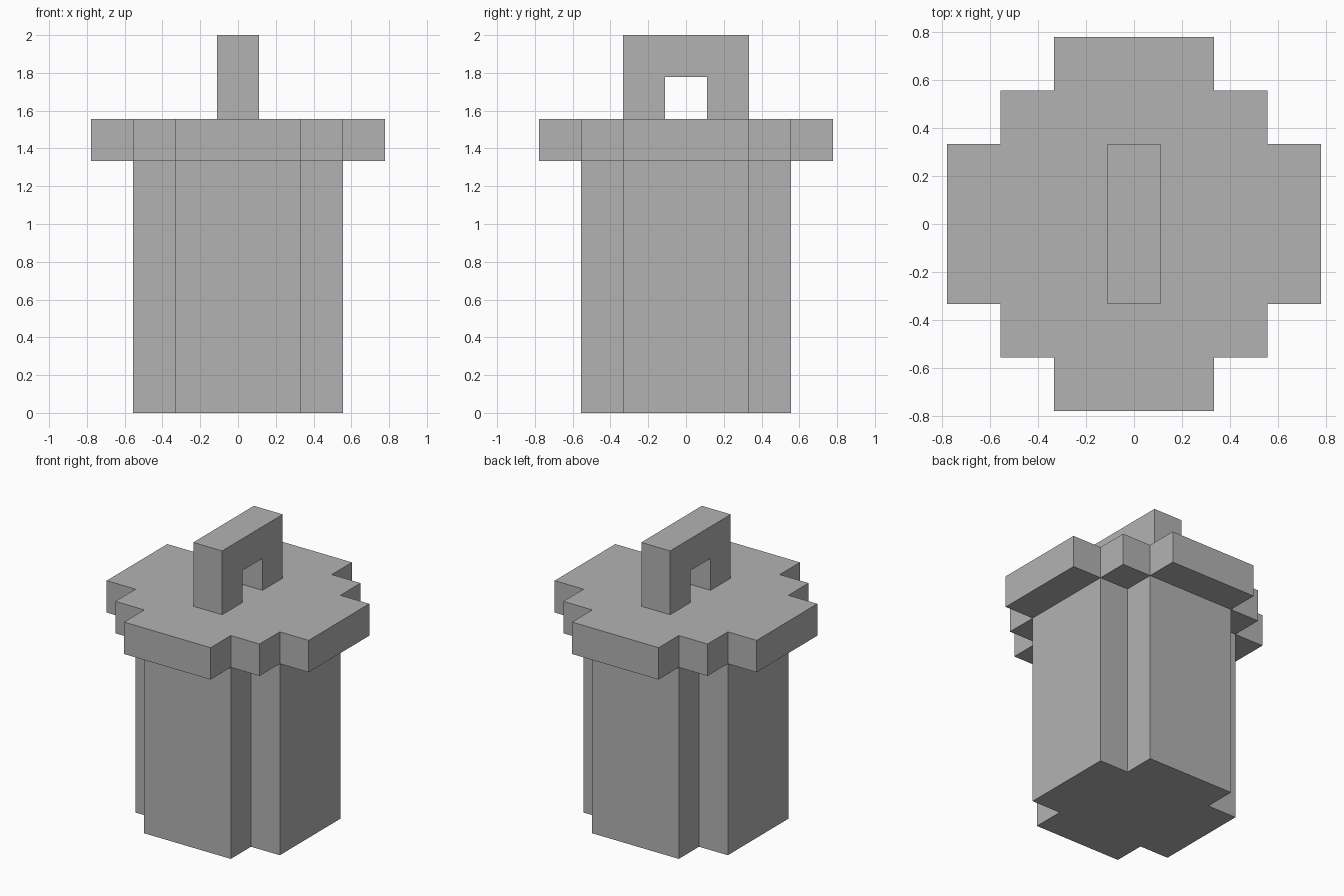
import bpy
import bmesh
from mathutils import Vector

if "Cube" in bpy.data.objects:
    bpy.data.objects.remove(bpy.data.objects["Cube"], do_unlink=True)

U = 2 / 9  # one block of the stepped shape

# Single grey colour
grey = bpy.data.materials.new("plain_grey")
grey.use_nodes = True
colour = (0.45, 0.45, 0.45, 1)
grey.diffuse_color = colour
grey.node_tree.nodes["Principled BSDF"].inputs["Base Color"].default_value = colour


def extrude_outline(name, points, direction):
    """Closed prism from a flat outline, all measured in blocks."""
    bm = bmesh.new()
    base = bm.faces.new([bm.verts.new(Vector(p) * U) for p in points])
    result = bmesh.ops.extrude_face_region(bm, geom=[base], use_keep_orig=True)
    top = [v for v in result["geom"] if isinstance(v, bmesh.types.BMVert)]
    bmesh.ops.translate(bm, verts=top, vec=Vector(direction) * U)
    bmesh.ops.recalc_face_normals(bm, faces=bm.faces)
    mesh = bpy.data.meshes.new(name)
    bm.to_mesh(mesh)
    bm.free()
    mesh.materials.append(grey)
    obj = bpy.data.objects.new(name, mesh)
    bpy.context.collection.objects.link(obj)
    return obj


def stepped_outline(quarter, z):
    """Turn one corner of the plan around all four sides."""
    points = []
    for _ in range(4):
        points += [(x, y, z) for x, y in quarter]
        quarter = [(-y, x) for x, y in quarter]
    return points


# Body: square with notched corners
extrude_outline("body", stepped_outline([(2.5, 1.5), (1.5, 1.5), (1.5, 2.5)], 0), (0, 0, 6))

# Lid: wider round plate with two steps per corner
lid_corner = [(3.5, 1.5), (2.5, 1.5), (2.5, 2.5), (1.5, 2.5), (1.5, 3.5)]
extrude_outline("lid", stepped_outline(lid_corner, 6), (0, 0, 1))

# Handle: square arch running front to back
arch = [(-1.5, 7), (-1.5, 9), (1.5, 9), (1.5, 7), (0.5, 7), (0.5, 8), (-0.5, 8), (-0.5, 7)]
extrude_outline("handle", [(-0.5, y, z) for y, z in arch], (1, 0, 0))
